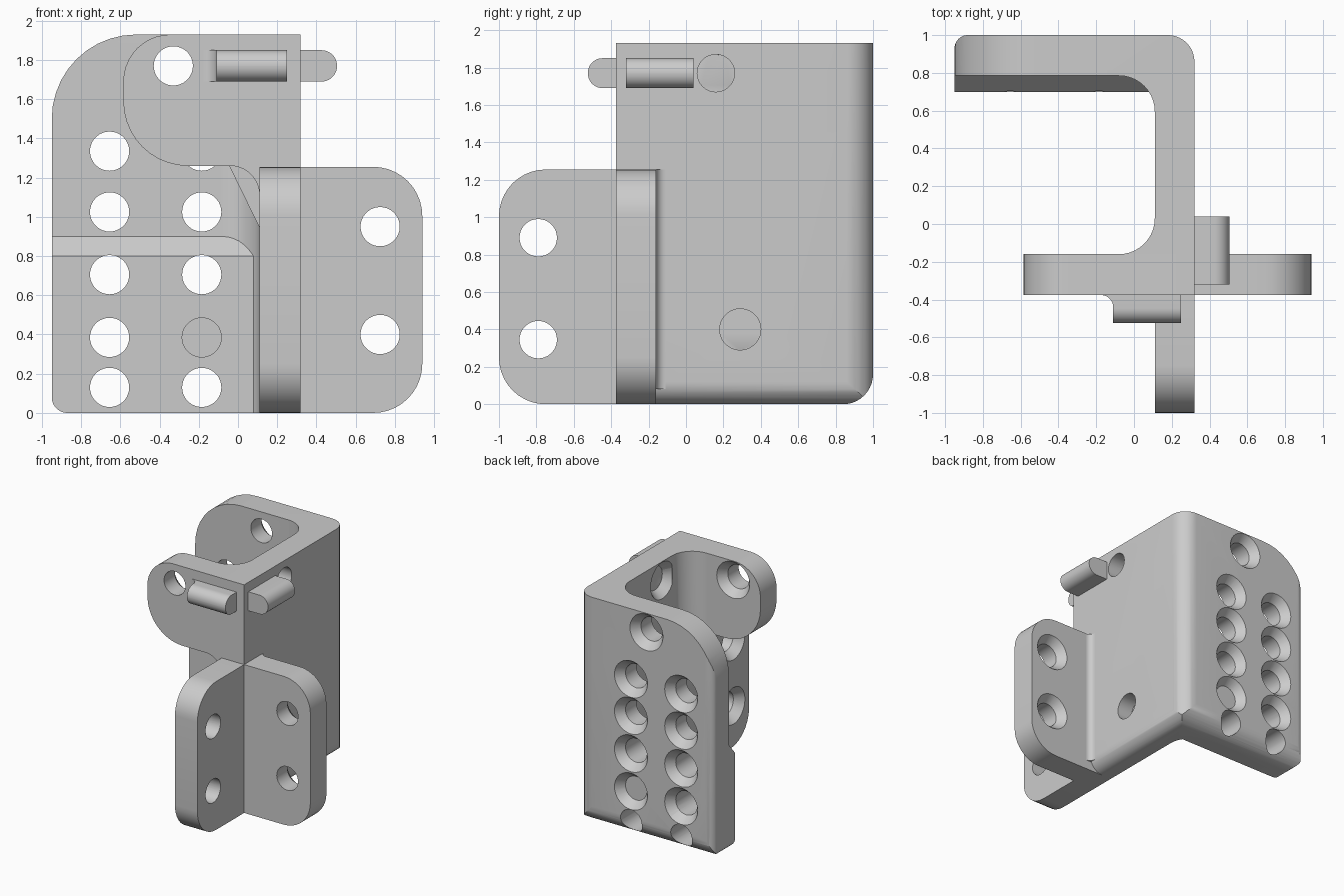
import bpy, bmesh, math
from mathutils import Vector

cube = bpy.data.objects.get("Cube")
if cube:
    bpy.data.objects.remove(cube, do_unlink=True)

grey = bpy.data.materials.new("light_grey")
grey.use_nodes = True
COLOR = (0.6, 0.6, 0.6, 1)
grey.diffuse_color = COLOR
grey.node_tree.nodes["Principled BSDF"].inputs["Base Color"].default_value = COLOR


def rounded(corners, steps=10):
    """Outline from (u, v, radius) corners, each rounded by its radius."""
    out = []
    for i, (u, v, r) in enumerate(corners):
        p = Vector((u, v, 0))
        if r == 0:
            out.append(p)
            continue
        a = (Vector((*corners[i - 1][:2], 0)) - p).normalized()
        b = (Vector((*corners[(i + 1) % len(corners)][:2], 0)) - p).normalized()
        half = a.angle(b) / 2
        centre = p + (a + b).normalized() * r / math.sin(half)
        reach = r / math.tan(half)
        s = (p + a * reach - centre).normalized()
        e = (p + b * reach - centre).normalized()
        out += [centre + s.slerp(e, k / steps).normalized() * r for k in range(steps + 1)]
    return out


def add_object(name, bm):
    bmesh.ops.recalc_face_normals(bm, faces=bm.faces)
    mesh = bpy.data.meshes.new(name)
    bm.to_mesh(mesh)
    bm.free()
    mesh.materials.append(grey)
    ob = bpy.data.objects.new(name, mesh)
    bpy.context.collection.objects.link(ob)
    return ob


def prism(name, axis, corners, lo, hi):
    """Extrude a rounded outline along an axis."""
    place = {"x": lambda p, w: (w, p.x, p.y),
             "y": lambda p, w: (p.x, w, p.y),
             "z": lambda p, w: (p.x, p.y, w)}[axis]
    pts = rounded(corners)
    bm = bmesh.new()
    low = [bm.verts.new(place(p, lo)) for p in pts]
    high = [bm.verts.new(place(p, hi)) for p in pts]
    bm.faces.new(low)
    bm.faces.new(high)
    for i in range(len(pts)):
        bm.faces.new((low[i - 1], low[i], high[i], high[i - 1]))
    return add_object(name, bm)


def combine(ob, tool, operation):
    mod = ob.modifiers.new("combine", "BOOLEAN")
    mod.operation, mod.solver, mod.object = operation, "EXACT", tool
    bpy.context.view_layer.objects.active = ob
    bpy.ops.object.modifier_apply(modifier=mod.name)
    bpy.data.objects.remove(tool, do_unlink=True)


def cone(start, end, r1, r2):
    bm = bmesh.new()
    d = end - start
    bmesh.ops.create_cone(bm, cap_ends=True, segments=36, radius1=r1, radius2=r2, depth=d.length)
    rot = d.to_track_quat("Z", "Y").to_matrix().to_4x4()
    bmesh.ops.transform(bm, matrix=rot, verts=bm.verts)
    bmesh.ops.translate(bm, vec=(start + end) / 2, verts=bm.verts)
    return add_object("cutter", bm)


def drill(ob, point, direction, sink=True, r=0.1, depth=0.4):
    """Hole from a surface point, with an optional conical countersink."""
    p, d = Vector(point), Vector(direction)
    combine(ob, cone(p - d * 0.05, p + d * depth, r, r), "DIFFERENCE")
    if sink:
        combine(ob, cone(p - d * 0.02, p + d * 0.07, r + 0.07, r), "DIFFERENCE")


# Main bracket: side wall and back wall with a thicker lower half
main = prism("main_bracket", "z", [
    (0.11, -0.16, 0), (0.32, -0.16, 0), (0.32, 1, 0.14), (-0.95, 1, 0.07),
    (-0.95, 0.785, 0), (0.11, 0.785, 0.19)], 0, 1.93)
combine(main, prism("lower_pad", "x", [
    (0.7, 0, 0), (0.9, 0, 0), (0.9, 0.9, 0), (0.785, 0.9, 0), (0.7, 0.8, 0)],
    -0.95, 0.15), "UNION")
combine(main, prism("front_outline", "y", [
    (-0.95, 0, 0.08), (0.32, 0, 0.12), (0.32, 1.93, 0), (-0.95, 1.93, 0.43)],
    -0.5, 1.2), "INTERSECT")
combine(main, prism("side_outline", "x", [
    (-0.5, 0, 0), (1, 0, 0.16), (1, 1.93, 0), (-0.5, 1.93, 0)], -1.2, 0.6), "INTERSECT")
for x in (-0.655, -0.185):
    for z in (0.13, 0.385, 0.705, 1.025, 1.335):
        drill(main, (x, 1, z), (0, -1, 0), sink=z > 0.2)
drill(main, (-0.33, 1, 1.77), (0, -1, 0))
drill(main, (0.11, 0.16, 1.77), (1, 0, 0))
drill(main, (0.11, 0.29, 0.4), (1, 0, 0), r=0.11)

# Front plate: upper ear on one side, lower wing on the other
front = prism("front_plate", "y", [
    (0.11, 0, 0), (0.94, 0, 0.25), (0.94, 1.255, 0.25), (0.32, 1.255, 0), (0.32, 1.93, 0),
    (-0.585, 1.93, 0.24), (-0.585, 1.26, 0.33), (0.11, 1.26, 0.15)], -0.375, -0.16)
drill(front, (-0.33, -0.16, 1.77), (0, -1, 0))
for z in (0.4, 0.95):
    drill(front, (0.725, -0.16, z), (0, -1, 0))

# Forward fin
fin = prism("front_fin", "x", [
    (-1, 0, 0.25), (-0.37, 0, 0), (-0.37, 1.255, 0), (-1, 1.255, 0.25)], 0.11, 0.32)
for z in (0.345, 0.89):
    drill(fin, (0.11, -0.79, z), (1, 0, 0))


def fillet(name, x, y, dx, r, lo, hi):
    """Concave filler in the corner between two walls."""
    c = (x + dx * r, y + r)
    arc = [(c[0] - dx * r * math.cos(t), c[1] - r * math.sin(t), 0)
           for t in (k * math.pi / 20 for k in range(11))]
    return prism(name, "z", [(x, y, 0)] + arc, lo, hi)


# Corner fillets behind the front plate
inner = fillet("inner_corner_fillet", 0.11, -0.16, -1, 0.19, 0.5, 1.93)
combine(inner, prism("slanted_cut", "y", [
    (0.2, 0.76, 0), (0.2, 2, 0), (-0.3, 2, 0), (-0.3, 1.26, 0), (-0.045, 1.26, 0)],
    -0.5, 0.5), "INTERSECT")
outer = fillet("outer_corner_fillet", 0.32, -0.16, 1, 0.05, 0.08, 1.255)

# Round-nosed pegs
front_peg = prism("front_peg", "x", [
    (-0.37, 1.69, 0), (-0.37, 1.85, 0), (-0.525, 1.85, 0.079), (-0.525, 1.69, 0.079)], -0.11, 0.25)
side_peg = prism("side_peg", "y", [
    (0.315, 1.69, 0), (0.315, 1.85, 0), (0.505, 1.85, 0.079), (0.505, 1.69, 0.079)], -0.32, 0.04)
peg_root = prism("front_peg_root", "z", [
    (-0.1, -0.37, 0), (-0.18, -0.37, 0), (-0.18, -0.376, 0), (-0.11, -0.376, 0.065),
    (-0.11, -0.446, 0), (-0.1, -0.446, 0)], 1.69, 1.85)

# Smooth rounded faces, keep edges sharp
parts = [main, front, fin, inner, outer, front_peg, side_peg, peg_root]
bpy.ops.object.select_all(action="DESELECT")
for ob in parts:
    ob.select_set(True)
bpy.context.view_layer.objects.active = main
bpy.ops.object.shade_smooth_by_angle(angle=math.radians(30))
